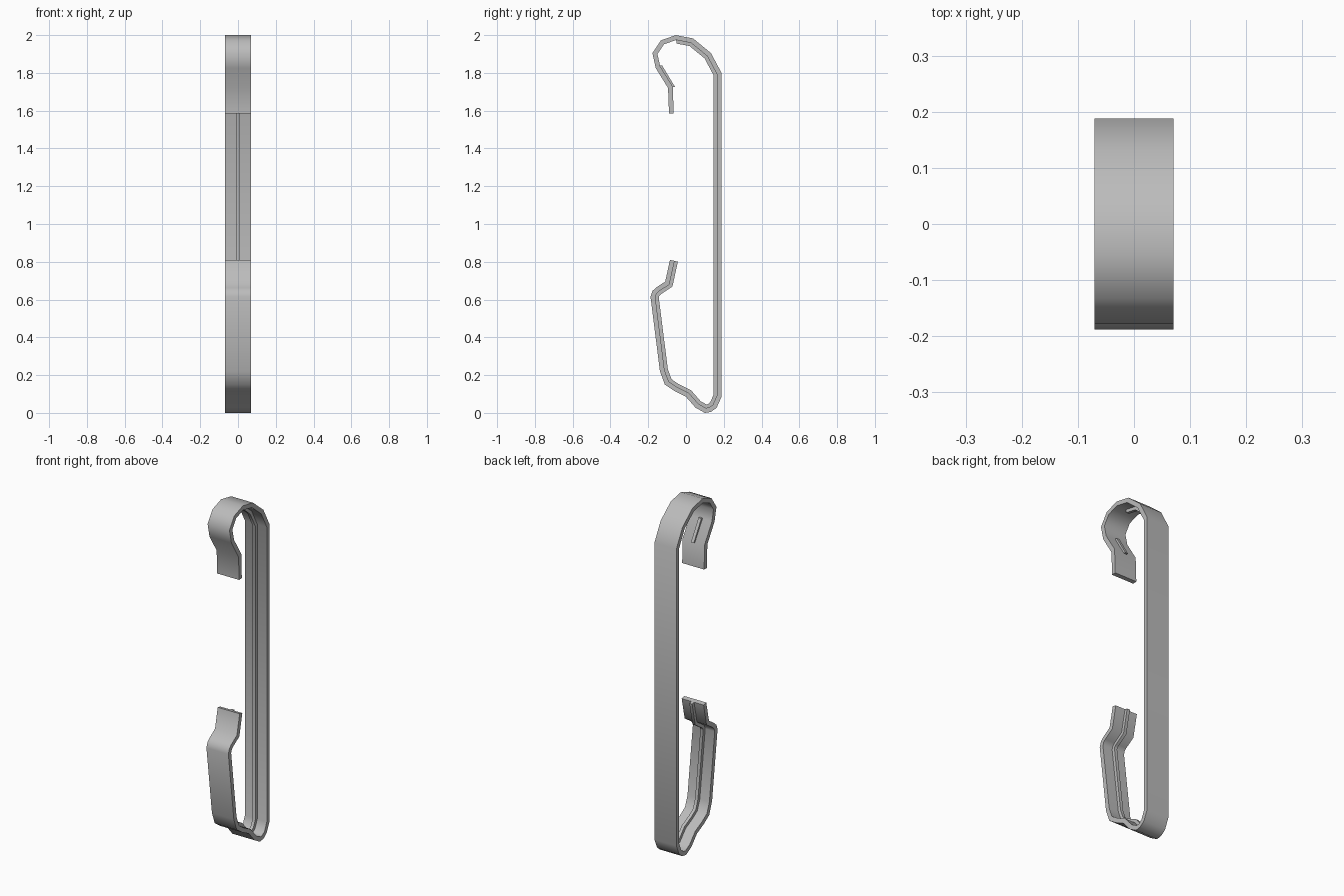
import bpy, bmesh, math
from mathutils import Vector

cube = bpy.data.objects.get("Cube")
if cube:
    bpy.data.objects.remove(cube, do_unlink=True)

grey = bpy.data.materials.new("plain grey")
grey.use_nodes = True
colour = (0.5, 0.5, 0.5, 1)
grey.diffuse_color = colour
grey.node_tree.nodes["Principled BSDF"].inputs["Base Color"].default_value = colour

# Outer side profile (y, z), from the upper hook tip round to the lower lip
PATH = [Vector(p) for p in (
    (-.09, 1.585), (-.095, 1.72), (-.16, 1.825), (-.178, 1.905), (-.133, 1.972),
    (-.054, 2), (.038, 1.982), (.132, 1.905), (.188, 1.8), (.188, .085),
    (.162, .027), (.132, .005), (.1, 0), (.05, .028), (0, .085), (-.06, .115),
    (-.112, .15), (-.138, .22), (-.188, .615), (-.178, .645), (-.16, .662),
    (-.11, .695), (-.085, .81))]


def inward(i):
    """Mitred inward normal at a profile point."""
    normals = []
    for a in (i - 1, i):
        if 0 <= a < len(PATH) - 1:
            d = (PATH[a + 1] - PATH[a]).normalized()
            normals.append(Vector((d.y, -d.x)))
    n = sum(normals, Vector((0, 0))).normalized()
    return n / n.dot(normals[0])


def offset(depth, start=0):
    return [PATH[i] + inward(i) * depth for i in range(start, len(PATH))]


def band(name, outer, inner, width):
    """Solid band of the given width between two matching side profiles."""
    bm = bmesh.new()
    h = width / 2
    rings = [[bm.verts.new((x, p.x, p.y)) for x, p in
              ((-h, o), (h, o), (h, n), (-h, n))] for o, n in zip(outer, inner)]
    for a, b in zip(rings, rings[1:]):
        for k in range(4):
            j = (k + 1) % 4
            bm.faces.new((a[k], a[j], b[j], b[k]))
    bm.faces.new(rings[0])
    bm.faces.new(rings[-1])
    bmesh.ops.recalc_face_normals(bm, faces=bm.faces)
    mesh = bpy.data.meshes.new(name)
    bm.to_mesh(mesh)
    bm.free()
    mesh.materials.append(grey)
    obj = bpy.data.objects.new(name, mesh)
    bpy.context.collection.objects.link(obj)
    bpy.ops.object.select_all(action='DESELECT')
    obj.select_set(True)
    bpy.context.view_layer.objects.active = obj
    bpy.ops.object.shade_smooth_by_angle(angle=math.radians(50))
    return obj


# Flat spring strip
band("clip_strip", PATH, offset(.025), .14)
# Central stiffening rib along the inside, from the crown to the lower lip
band("inner_rib", offset(.02, 5), offset(.043, 5), .018)
# Short gusset inside the upper hook
band("hook_gusset",
     [Vector((-.15, 1.84)), Vector((-.085, 1.725))],
     [Vector((-.127, 1.84)), Vector((-.058, 1.725))], .018)
